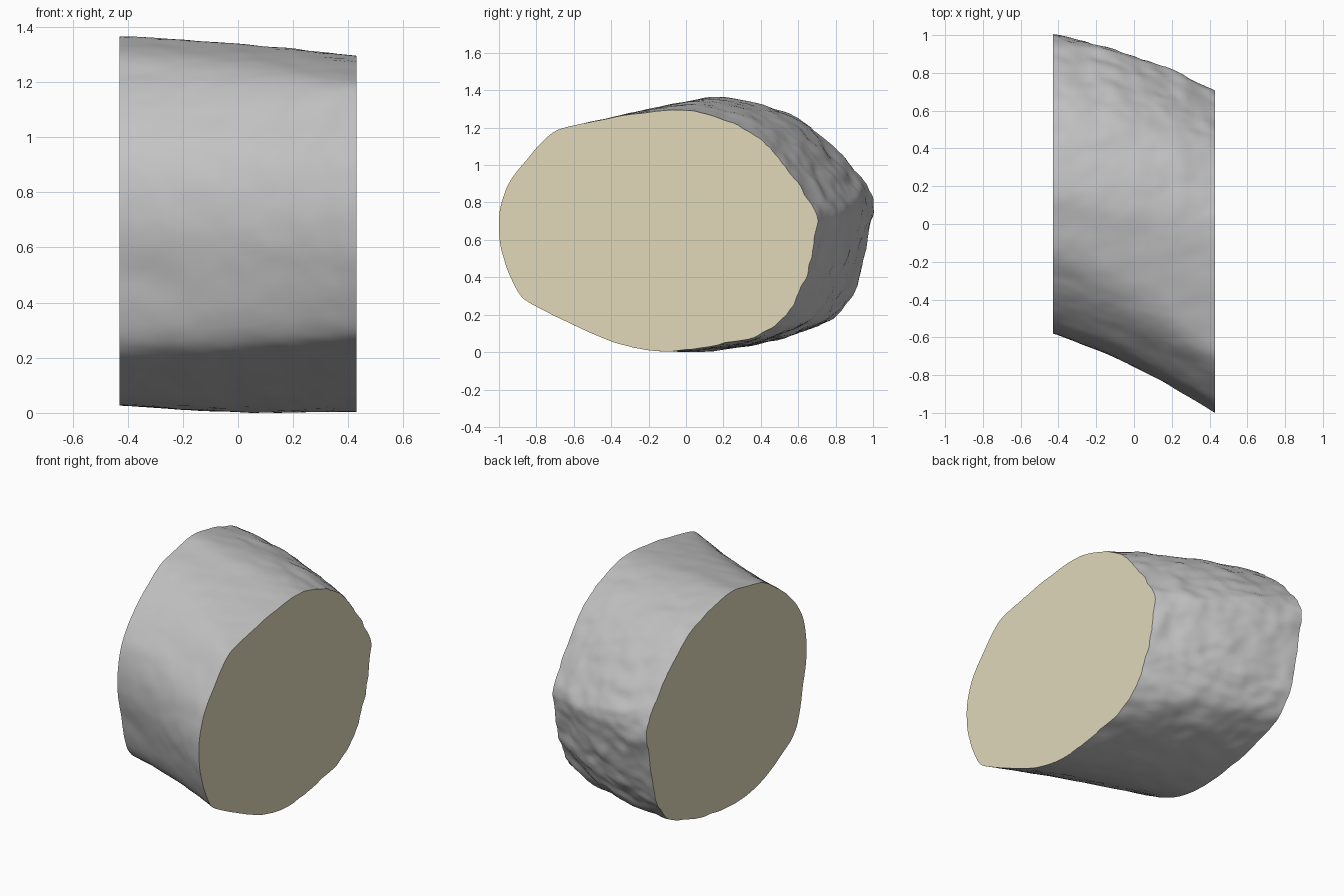
import bpy, bmesh
from mathutils import Vector, noise

old = bpy.data.objects.get("Cube")
if old:
    bpy.data.objects.remove(old, do_unlink=True)


def make_material(name, color):
    mat = bpy.data.materials.new(name)
    mat.use_nodes = True
    mat.diffuse_color = color
    mat.node_tree.nodes["Principled BSDF"].inputs["Base Color"].default_value = color
    return mat


# Matching outlines (y, z) of the two cut ends, from the top towards the back
LEFT_END = [(-.05, 1.3), (.15, 1.27), (.35, 1.18), (.5, 1.04), (.62, .87),
            (.7, .73), (.68, .58), (.64, .42), (.59, .3), (.51, .17),
            (.33, .08), (0, .02), (-.22, .02), (-.45, .085), (-.78, .24),
            (-.9, .33), (-.98, .53), (-1, .71), (-.95, .9), (-.83, 1.06),
            (-.71, 1.18), (-.55, 1.23), (-.28, 1.28)]
RIGHT_END = [(.17, 1.37), (.38, 1.335), (.6, 1.26), (.77, 1.12), (.92, .96),
             (1, .82), (.98, .64), (.93, .42), (.88, .3), (.79, .19),
             (.6, .11), (.33, .05), (.12, .035), (-.1, .06), (-.35, .17),
             (-.48, .28), (-.54, .5), (-.58, .72), (-.54, .95), (-.42, 1.11),
             (-.29, 1.22), (-.15, 1.31), (0, 1.345)]
HALF_LENGTH = .43
STEPS = 8       # points added per outline segment
SLICES = 36     # rings along the log


def smooth_loop(points):
    """Closed Catmull-Rom curve through the outline points."""
    pts = [Vector(p) for p in points]
    count = len(pts)
    loop = []
    for i in range(count):
        a, b, c, d = (pts[(i + k) % count] for k in (-1, 0, 1, 2))
        for s in range(STEPS):
            t = s / STEPS
            loop.append(b + .5 * t * (c - a + t * (2 * a - 5 * b + 4 * c - d
                                                   + t * (3 * (b - c) + d - a))))
    return loop


def bark_offset(point, outward):
    """Small bumps, strongest on the back of the log."""
    rough = .004 + .012 * max(0, outward.y)
    stretched = Vector((point.x * 6, point.y * 9, point.z * 9))
    return rough * (noise.noise(stretched) + .5 * noise.noise(stretched * 2.3))


left_loop, right_loop = smooth_loop(LEFT_END), smooth_loop(RIGHT_END)
bm = bmesh.new()

# Bark: rings blended from one end to the other with a slight bow
rings = []
for i in range(SLICES + 1):
    t = i / SLICES
    bow = 4 * t * (1 - t)
    ring = []
    section = [r.lerp(l, t) for r, l in zip(right_loop, left_loop)]
    centre = sum(section, Vector((0, 0))) / len(section)
    for p in section:
        out = (p - centre).normalized()
        lift = (.01 if out.y > 0 else -.014) * bow * abs(out.y)
        point = Vector((HALF_LENGTH * (2 * t - 1), p.x + .033 * bow, p.y + lift))
        outward = Vector((0, out.x, out.y))
        ring.append(bm.verts.new(point + outward * bark_offset(point, outward)))
    rings.append(ring)

for near, far in zip(rings, rings[1:]):
    for j in range(len(near)):
        k = (j + 1) % len(near)
        bm.faces.new((near[j], near[k], far[k], far[j]))

# Flat sawn ends
for ring in (rings[0], rings[-1]):
    bm.faces.new(ring).material_index = 1

bmesh.ops.recalc_face_normals(bm, faces=bm.faces)

# Rest on the ground
lowest = min(v.co.z for v in bm.verts)
bmesh.ops.translate(bm, verts=bm.verts, vec=(0, 0, -lowest))

mesh = bpy.data.meshes.new("log_section")
bm.to_mesh(mesh)
bm.free()
mesh.materials.append(make_material("grey bark", (.55, .55, .55, 1)))
mesh.materials.append(make_material("pale cut wood", (.75, .69, .49, 1)))

log = bpy.data.objects.new("log_section", mesh)
bpy.context.collection.objects.link(log)
bpy.context.view_layer.objects.active = log
log.select_set(True)
bpy.ops.object.shade_smooth_by_angle(angle=.7)
